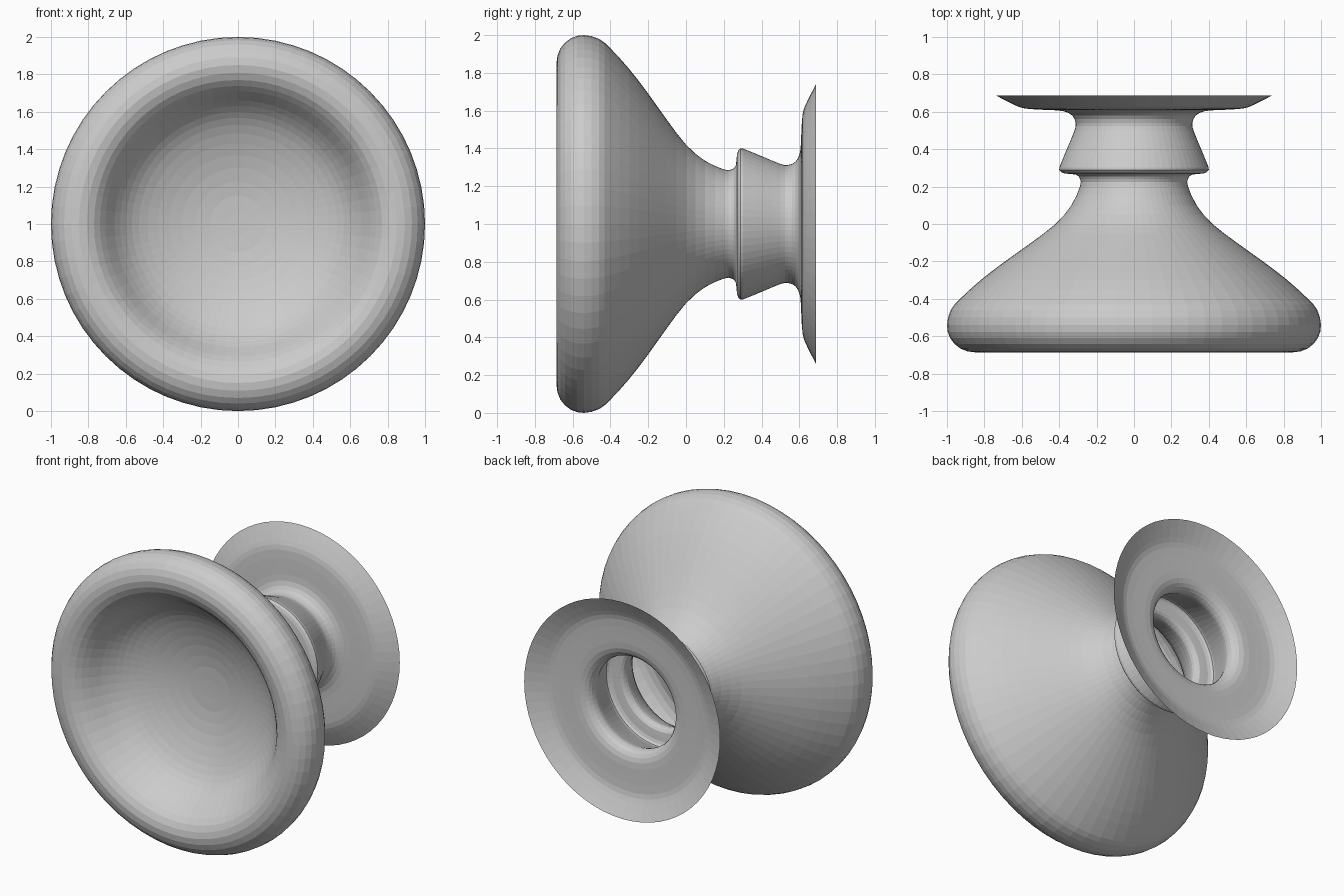
import bpy
import bmesh
import math
from mathutils import Vector

default_cube = bpy.data.objects.get("Cube")
if default_cube:
    bpy.data.objects.remove(default_cube, do_unlink=True)

SEGMENTS = 64
AXIS_HEIGHT = 1.0

# Profiles as (radius, y), running from the dish centre to the back flange
dish = [(0, -.3), (.15, -.305), (.3, -.33), (.43, -.37), (.53, -.415),
        (.6, -.465), (.66, -.53), (.71, -.6), (.77, -.66)]
rim = [(.85, -.686), (.93, -.665), (.983, -.61), (1, -.54), (.98, -.46), (.93, -.4)]
cone = [(.82, -.3), (.69, -.2), (.55, -.1), (.42, 0), (.335, .1), (.289, .2)]
collar = [(.288, .24), (.31, .264), (.37, .27), (.4, .288), (.39, .325),
          (.355, .41), (.318, .5)]
flange = [(.312, .54), (.33, .58), (.38, .604), (.47, .61), (.58, .617),
          (.64, .637), (.74, .688)]


def smooth_path(points):
    """Pass a rounded path through the points, with one extra point per span."""
    path = []
    for i in range(len(points) - 1):
        before = points[max(i - 1, 0)]
        start, end = points[i], points[i + 1]
        after = points[min(i + 2, len(points) - 1)]
        middle = (start + end) * .5 + (start + end - before - after) / 16
        path += [start, middle]
    return path + [points[-1]]


def lathe(name, profile):
    """Turn a profile around the front-to-back axis as an open shell."""
    bm = bmesh.new()
    path = smooth_path([Vector((r, y, 0)) for r, y in profile])
    verts = [bm.verts.new(p) for p in path]
    edges = [bm.edges.new(pair) for pair in zip(verts, verts[1:])]
    bmesh.ops.spin(bm, geom=verts + edges, cent=(0, 0, 0), axis=(0, 1, 0),
                   angle=math.tau, steps=SEGMENTS)
    bmesh.ops.remove_doubles(bm, verts=bm.verts, dist=.0005)
    bmesh.ops.recalc_face_normals(bm, faces=bm.faces)

    # Make the front of the dish face outwards
    bm.faces.ensure_lookup_table()
    centre = min(bm.faces, key=lambda f: f.calc_center_median().xz.length)
    if centre.normal.y > 0:
        bmesh.ops.reverse_faces(bm, faces=bm.faces)

    mesh = bpy.data.meshes.new(name)
    bm.to_mesh(mesh)
    bm.free()
    obj = bpy.data.objects.new(name, mesh)
    obj.location.z = AXIS_HEIGHT
    bpy.context.collection.objects.link(obj)
    return obj


# One continuous shell: dished front, cone, stepped collar and open flange
lathe("flared_knob_shell", dish + rim + cone + collar + flange)
